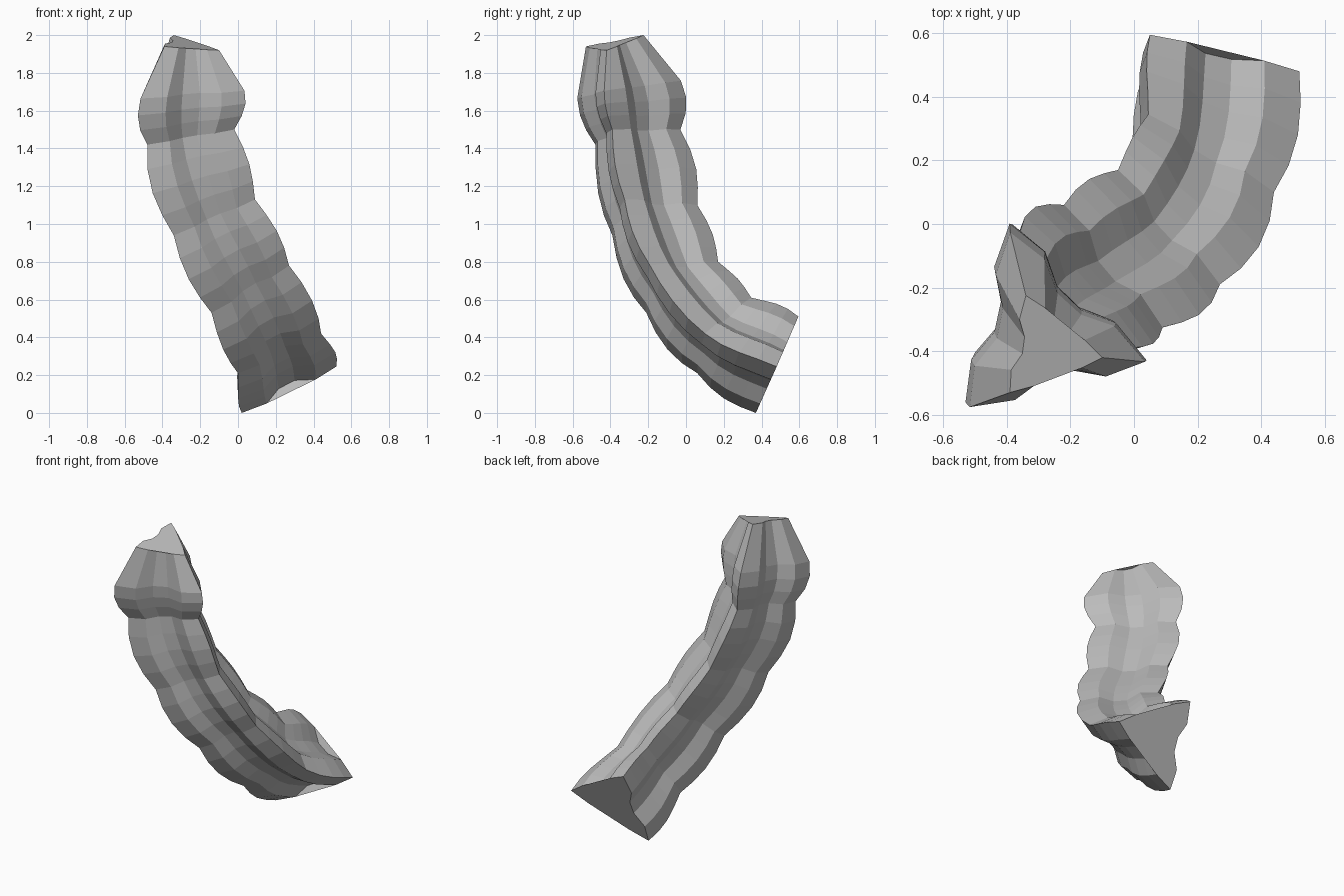
import bpy
import bmesh
import math
from mathutils import Vector

cube = bpy.data.objects.get("Cube")
if cube:
    bpy.data.objects.remove(cube, do_unlink=True)

# Three corner ridges, each passing through the narrow necks from foot to tip
RIDGES = [
    [(.05, .595, .51), (.045, .345, .61), (-.05, .17, .80),
     (-.22, .06, 1.10), (-.36, -.03, 1.50), (-.34, -.225, 2.0)],
    [(.52, .48, .245), (.44, .10, .42), (.27, -.19, .78),
     (.09, -.325, 1.13), (-.02, -.39, 1.50), (-.10, -.42, 1.92)],
    [(.02, .37, 0), (0, .06, .21), (-.14, -.21, .53),
     (-.34, -.39, .94), (-.48, -.48, 1.42), (-.39, -.53, 1.94)],
]
# Swelling between each pair of necks, and the ring positions inside it
SWELL = [.10, .12, .12, .12, .42]
EVEN = [0, .25, .5, .75]
TIP = [0, .17, .33, .5]
# Groove profile along one side: (fraction of side, outward offset / side)
GROOVE = [(0, 0), (.23, .025), (.41, -.06), (.58, -.055), (.75, .025)]


def spline_point(points, i, t):
    """Catmull-Rom point between points i and i + 1."""
    p = [Vector(q) for q in points]
    b, c = p[i], p[i + 1]
    a = p[i - 1] if i > 0 else b * 2 - c
    d = p[i + 2] if i + 2 < len(p) else c * 2 - b
    return .5 * (2 * b + (c - a) * t + (2 * a - 5 * b + 4 * c - d) * t ** 2
                 + (3 * b - a - 3 * c + d) * t ** 3)


def section(i, t):
    """Grooved three-cornered ring, swollen about its centre."""
    corners = [spline_point(ridge, i, t) for ridge in RIDGES]
    centre = sum(corners, Vector()) / len(corners)
    scale = 1 + SWELL[i] * math.sin(math.pi * t)
    corners = [centre + (c - centre) * scale for c in corners]
    ring = []
    for k, start in enumerate(corners):
        end = corners[(k + 1) % len(corners)]
        side = end - start
        outward = ((start + end) / 2 - centre).normalized()
        for along, offset in GROOVE:
            ring.append(start + side * along + outward * offset * side.length)
    return ring


# Rings from foot to tip
sections = []
last = len(SWELL) - 1
for i in range(len(SWELL)):
    for t in (TIP if i == last else EVEN):
        sections.append(section(i, t))
sections.append(section(last, 1))

# Loft the shell and close both ends
bm = bmesh.new()
rings = [[bm.verts.new(p) for p in s] for s in sections]
for low, high in zip(rings, rings[1:]):
    for j in range(len(low)):
        n = (j + 1) % len(low)
        bm.faces.new((low[j], low[n], high[n], high[j]))
caps = [bm.faces.new(rings[0]), bm.faces.new(rings[-1])]
bmesh.ops.recalc_face_normals(bm, faces=bm.faces)
bm.normal_update()

# Flat webs that bridge two of the grooves at each end
step = len(GROOVE)
for cap, ring in zip(caps, (sections[0], sections[-1])):
    for side in (0, 1):
        first = side * step + 1
        web = bm.faces.new([bm.verts.new(p) for p in ring[first:first + 4]])
        web.normal_update()
        if web.normal.dot(cap.normal) < 0:
            web.normal_flip()

mesh = bpy.data.meshes.new("segmented_stalk")
bm.to_mesh(mesh)
bm.free()
stalk = bpy.data.objects.new("segmented_stalk", mesh)
bpy.context.collection.objects.link(stalk)

# Plain grey, flat shaded
grey = bpy.data.materials.new("plain_grey")
grey.use_nodes = True
colour = (.5, .5, .5, 1)
grey.diffuse_color = colour
grey.node_tree.nodes["Principled BSDF"].inputs["Base Color"].default_value = colour
mesh.materials.append(grey)
